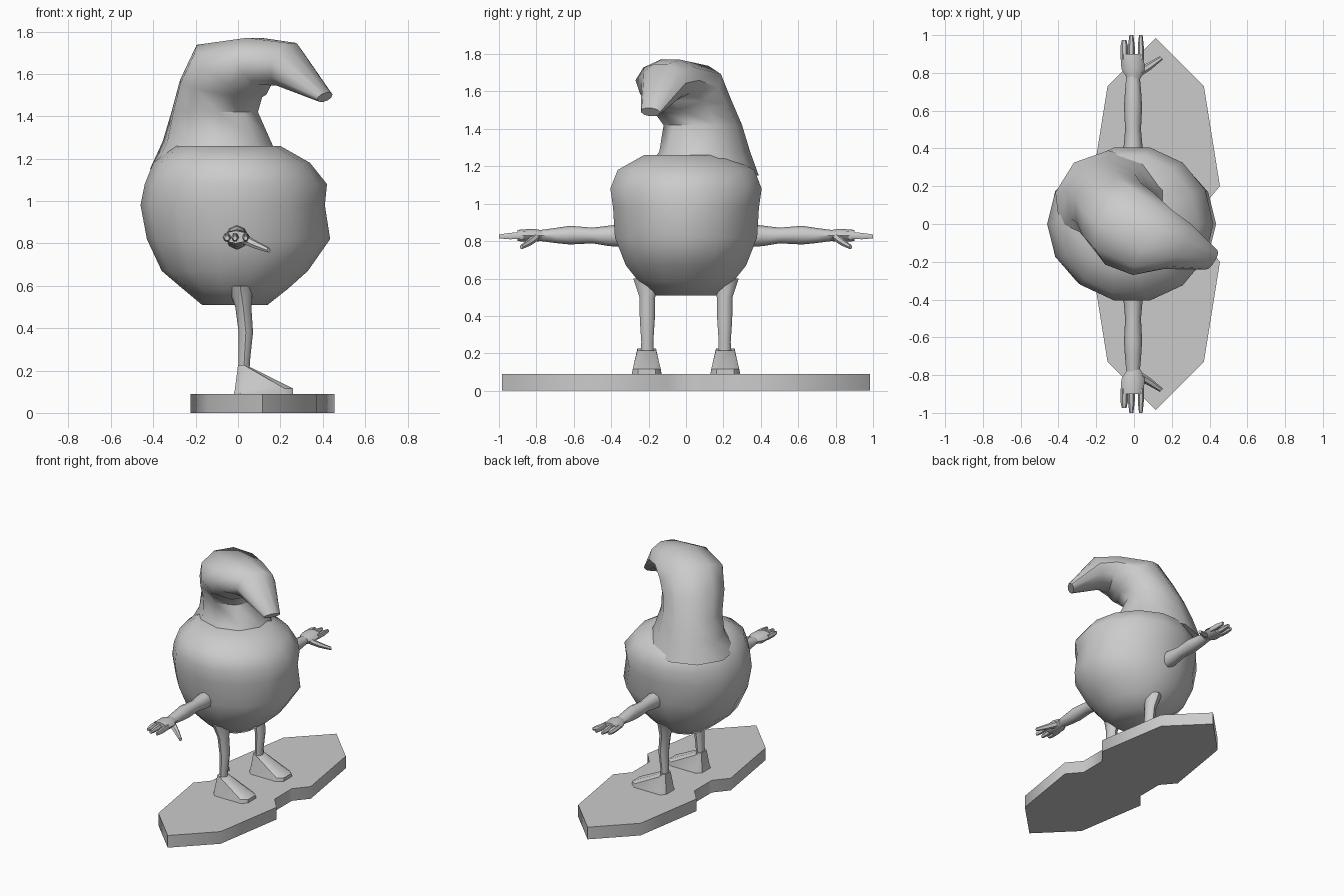
import bpy, bmesh, math
from mathutils import Vector

if "Cube" in bpy.data.objects:
    bpy.data.objects.remove(bpy.data.objects["Cube"])

grey = bpy.data.materials.new("plain_grey")
grey.diffuse_color = (0.6, 0.6, 0.6, 1)
grey.use_nodes = True
grey.node_tree.nodes["Principled BSDF"].inputs["Base Color"].default_value = grey.diffuse_color


def loft(name, rings, angle=50):
    """Skin a list of equal-length rings and cap both ends."""
    bm = bmesh.new()
    rows = [[bm.verts.new(p) for p in ring] for ring in rings]
    n = len(rows[0])
    for a, b in zip(rows, rows[1:]):
        for i in range(n):
            j = (i + 1) % n
            bm.faces.new((a[i], a[j], b[j], b[i]))
    bm.faces.new(rows[0][::-1])
    bm.faces.new(rows[-1])
    bmesh.ops.recalc_face_normals(bm, faces=bm.faces[:])
    mesh = bpy.data.meshes.new(name)
    bm.to_mesh(mesh)
    bm.free()
    ob = bpy.data.objects.new(name, mesh)
    bpy.context.collection.objects.link(ob)
    mesh.materials.append(grey)
    bpy.ops.object.select_all(action='DESELECT')
    ob.select_set(True)
    bpy.context.view_layer.objects.active = ob
    bpy.ops.object.shade_smooth_by_angle(angle=math.radians(angle))
    return ob


def ellipse(c, u, v, n):
    c, u, v = Vector(c), Vector(u), Vector(v)
    return [c + u * math.cos(2 * math.pi * i / n) + v * math.sin(2 * math.pi * i / n)
            for i in range(n)]


# Round body: z, min x, max x, half depth
body = [(0.51, -0.17, 0.14, 0.17), (0.585, -0.26, 0.235, 0.26), (0.67, -0.36, 0.33, 0.33),
        (0.82, -0.43, 0.435, 0.39), (0.98, -0.46, 0.41, 0.40), (1.08, -0.44, 0.42, 0.415),
        (1.18, -0.40, 0.34, 0.375), (1.26, -0.30, 0.20, 0.23)]
loft("body", [ellipse(((a + b) / 2, 0, z), ((b - a) / 2, 0, 0), (0, h, 0), 14)
              for z, a, b, h in body])

# Curled hat: centre, half width, half thickness, lean angle
ahead = Vector((0.85, -0.53, 0))
side = Vector((0.53, 0.85, 0))
up = Vector((0, 0, 1))
hat = [((-0.10, 0.08, 1.15), 0.30, 0.33, 0), ((-0.10, 0.10, 1.28), 0.23, 0.27, 0),
       ((-0.11, 0.09, 1.42), 0.21, 0.21, 0), ((-0.08, 0.03, 1.53), 0.22, 0.20, 12),
       ((-0.03, -0.02, 1.62), 0.23, 0.20, 38), ((0.10, -0.10, 1.66), 0.20, 0.12, 75),
       ((0.23, -0.12, 1.645), 0.14, 0.11, 105), ((0.41, -0.19, 1.49), 0.06, 0.03, 130)]
rings = []
for c, a, b, lean in hat:
    t = math.radians(lean)
    rings.append(ellipse(c, side * a, (ahead * math.cos(t) - up * math.sin(t)) * b, 10))
loft("hat", rings)

# Two-lobed base board
half = [(0.37, 0.10), (0.455, 0.20), (0.37, 0.73), (0.115, 0.985),
        (-0.14, 0.73), (-0.225, 0.20), (-0.14, 0.10)]
outline = half + [(x, -y) for x, y in reversed(half)]
loft("base_board", [[(x, y, z) for x, y in outline] for z in (0, 0.09)], 60)

# Limbs, built once per side
for s, tag in ((1, "left"), (-1, "right")):
    # arm: y, centre z, half width, half height
    arm = [(0.34, 0.83, 0.055, 0.06), (0.41, 0.828, 0.05, 0.055), (0.50, 0.83, 0.042, 0.042),
           (0.62, 0.832, 0.048, 0.05), (0.70, 0.83, 0.043, 0.04), (0.79, 0.83, 0.035, 0.028)]
    loft("arm_" + tag, [ellipse((-0.005, s * y, z), (w, 0, 0), (0, 0, h), 8)
                        for y, z, w, h in arm])
    # palm
    palm = [(0.77, 0.0, 0.035, 0.028), (0.82, -0.005, 0.062, 0.036), (0.90, -0.01, 0.06, 0.03)]
    loft("palm_" + tag, [ellipse((x, s * y, 0.83), (w, 0, 0), (0, 0, h), 8)
                         for y, x, w, h in palm])
    # fingers
    for i, (x, w, end) in enumerate(((-0.052, 0.02, 0.975), (-0.014, 0.018, 1.0), (0.036, 0.016, 1.0))):
        loft("finger_%d_%s" % (i + 1, tag),
             [ellipse((x, s * y, z), (w * k, 0, 0), (0, 0, 0.02 * k), 6)
              for y, z, k in ((0.87, 0.83, 1), (0.94, 0.827, 1), (end, 0.825, 0.6))])
    # thumb
    loft("thumb_" + tag, [ellipse((x, s * y, z), (r * 0.7, -s * r * 0.7, 0), (0, 0, r), 6)
                          for x, y, z, r in ((0.02, 0.80, 0.825, 0.025), (0.08, 0.835, 0.795, 0.02),
                                             (0.145, 0.88, 0.768, 0.012))])
    # leg: z, centre x, half x, half y
    leg = [(0.20, 0.028, 0.026, 0.035), (0.26, 0.03, 0.028, 0.032), (0.38, 0.037, 0.034, 0.04),
           (0.50, 0.025, 0.038, 0.042), (0.60, 0.01, 0.06, 0.075)]
    loft("leg_" + tag, [ellipse((x, s * 0.207, z), (a, 0, 0), (0, b, 0), 8)
                        for z, x, a, b in leg])
    # foot: sole outline, then the sloping upper
    def foot_ring(back, front, w, zb, zf):
        pts = ((back, -w * 0.6, zb), (back + 0.03, -w, zb), (front - 0.04, -w, zf), (front, -w * 0.6, zf),
               (front, w * 0.6, zf), (front - 0.04, w, zf), (back + 0.03, w, zb), (back, w * 0.6, zb))
        return [(x, s * 0.21 + y, z) for x, y, z in pts]
    loft("foot_" + tag, [foot_ring(-0.02, 0.26, 0.08, 0.088, 0.088),
                         foot_ring(-0.015, 0.26, 0.075, 0.11, 0.115),
                         foot_ring(0.0, 0.06, 0.05, 0.225, 0.215)], 40)
